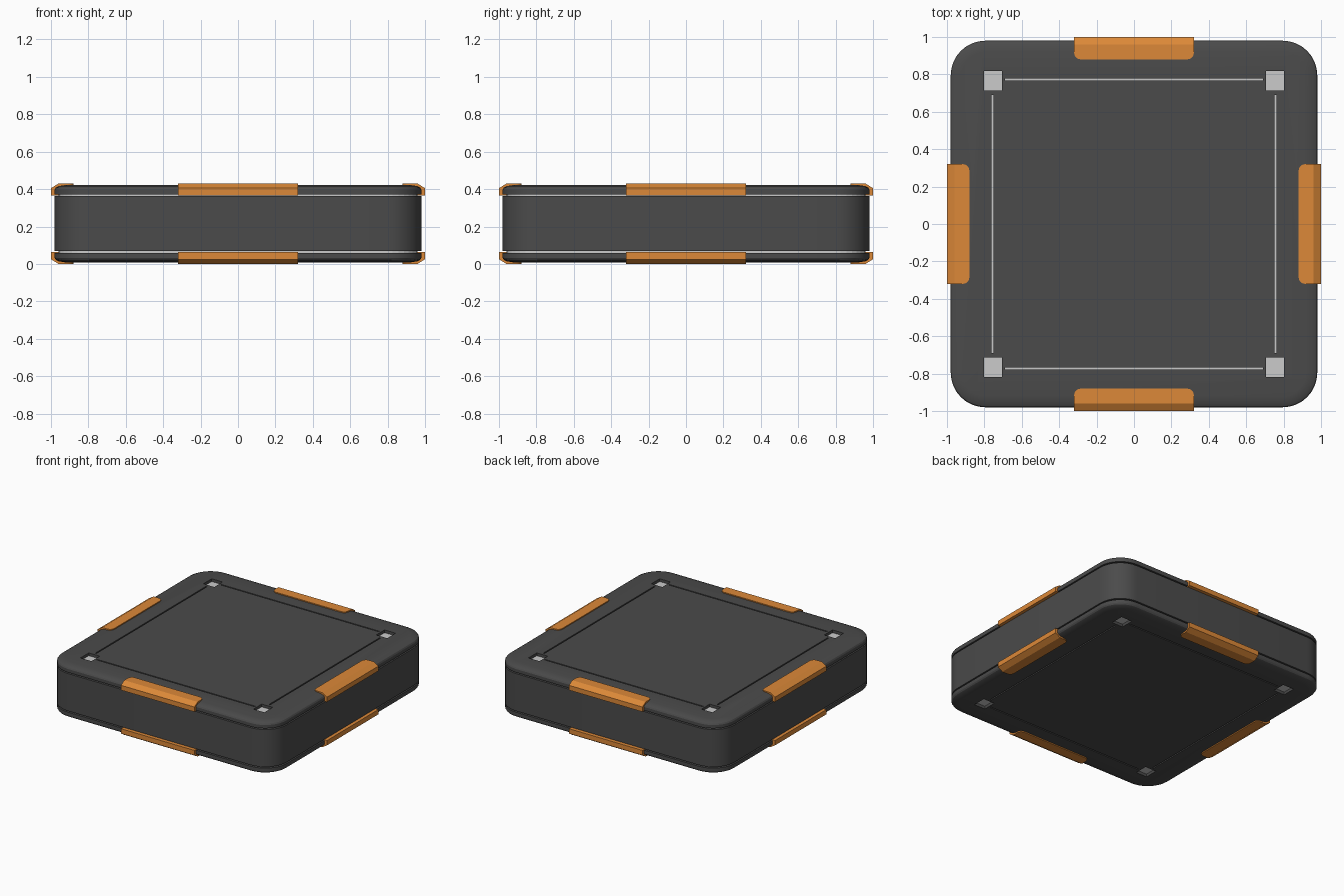
import bpy, bmesh
from math import sin, cos, pi

if "Cube" in bpy.data.objects:
    bpy.data.objects.remove(bpy.data.objects["Cube"])

MID = 0.215  # mirror plane between top and bottom


def material(name, rgb):
    m = bpy.data.materials.new(name)
    m.diffuse_color = (*rgb, 1)
    m.use_nodes = True
    m.node_tree.nodes["Principled BSDF"].inputs["Base Color"].default_value = m.diffuse_color
    return m


dark = material("charcoal", (0.07, 0.07, 0.07))
orange = material("orange", (0.72, 0.25, 0.04))
light = material("light_grey", (0.6, 0.6, 0.6))


def finish(name, bm, mat=None):
    bmesh.ops.recalc_face_normals(bm, faces=bm.faces)
    me = bpy.data.meshes.new(name)
    bm.to_mesh(me)
    bm.free()
    ob = bpy.data.objects.new(name, me)
    bpy.context.collection.objects.link(ob)
    if mat:
        me.materials.append(mat)
    return ob


def rounded_square(half, r, seg=8):
    pts = []
    for i, (sx, sy) in enumerate(((1, 1), (-1, 1), (-1, -1), (1, -1))):
        for k in range(seg + 1):
            a = (i + k / seg) * pi / 2
            pts.append((sx * (half - r) + r * cos(a), sy * (half - r) + r * sin(a)))
    return pts


def loft(name, profile, mat):
    """Stack rounded squares from (inset, z) pairs and cap both ends."""
    bm = bmesh.new()
    rings = [[bm.verts.new((x, y, z)) for x, y in rounded_square(0.98 - d, 0.185 - d)]
             for d, z in profile]
    for a, b in zip(rings, rings[1:]):
        for i in range(len(a)):
            j = (i + 1) % len(a)
            bm.faces.new((a[i], a[j], b[j], b[i]))
    bm.faces.new(rings[0])
    bm.faces.new(rings[-1])
    return finish(name, bm, mat)


def add_box(bm, x0, x1, y0, y1, z0, z1):
    vs = bmesh.ops.create_cube(bm, size=1)["verts"]
    for v in vs:
        v.co = (x1 if v.co.x > 0 else x0, y1 if v.co.y > 0 else y0, z1 if v.co.z > 0 else z0)


def smooth(ob):
    bpy.ops.object.select_all(action='DESELECT')
    ob.select_set(True)
    bpy.context.view_layer.objects.active = ob
    bpy.ops.object.shade_smooth_by_angle(angle=0.5)


# Dark case with a soft rim and two seam grooves round the sides
upper = [(0, MID), (0, 0.362), (0.025, 0.362), (0.025, 0.372), (0, 0.372),
         (0, 0.398), (0.006, 0.408), (0.022, 0.416), (0.06, 0.422)]
lower = [(d, 2 * MID - z) for d, z in reversed(upper[1:])]
case = loft("case", lower + upper[1:], dark)

# Light core that shows at the bottom of every groove and pocket
loft("core", [(0.02, 0.03), (0.02, 0.40)], light)

# Cutters: line grooves and corner pockets, top and bottom
bm = bmesh.new()
for z0, z1 in ((0.38, 0.5), (-0.07, 0.05)):
    for s in (1, -1):
        add_box(bm, s * 0.757 - 0.005, s * 0.757 + 0.005, -0.69, 0.69, z0, z1)
        add_box(bm, -0.69, 0.69, s * 0.773 - 0.005, s * 0.773 + 0.005, z0, z1)
        for t in (1, -1):
            add_box(bm, s * 0.754 - 0.048, s * 0.754 + 0.048,
                    t * 0.765 - 0.052, t * 0.765 + 0.052, z0, z1)
cutter = finish("pocket_cutter", bm)
cutter.hide_render = True
cutter.hide_set(True)
mod = case.modifiers.new("pockets", 'BOOLEAN')
mod.operation = 'DIFFERENCE'
mod.solver = 'EXACT'
mod.object = cutter
smooth(case)

# Orange edge clips, four on top and four underneath
section = [(-1.0, 0.367), (-1.0, 0.405), (-0.96, 0.43), (-0.88, 0.43), (-0.88, 0.367)]
for level, flip in (("top", False), ("bottom", True)):
    for i, side in enumerate(("front", "right", "back", "left")):
        bm = bmesh.new()
        face = bm.faces.new([bm.verts.new((-0.32, y, 2 * MID - z if flip else z))
                             for y, z in section])
        ext = bmesh.ops.extrude_face_region(bm, geom=[face])["geom"]
        bmesh.ops.translate(bm, vec=(0.64, 0, 0),
                            verts=[g for g in ext if isinstance(g, bmesh.types.BMVert)])
        inner = [e for e in bm.edges if all(v.co.y > -0.9 for v in e.verts)
                 and abs(e.verts[0].co.z - e.verts[1].co.z) > 0.01]
        bmesh.ops.bevel(bm, geom=inner, offset=0.035, segments=4, profile=0.5,
                        affect='EDGES')
        clip = finish(f"{level}_{side}_clip", bm, orange)
        clip.rotation_euler.z = i * pi / 2
        smooth(clip)
